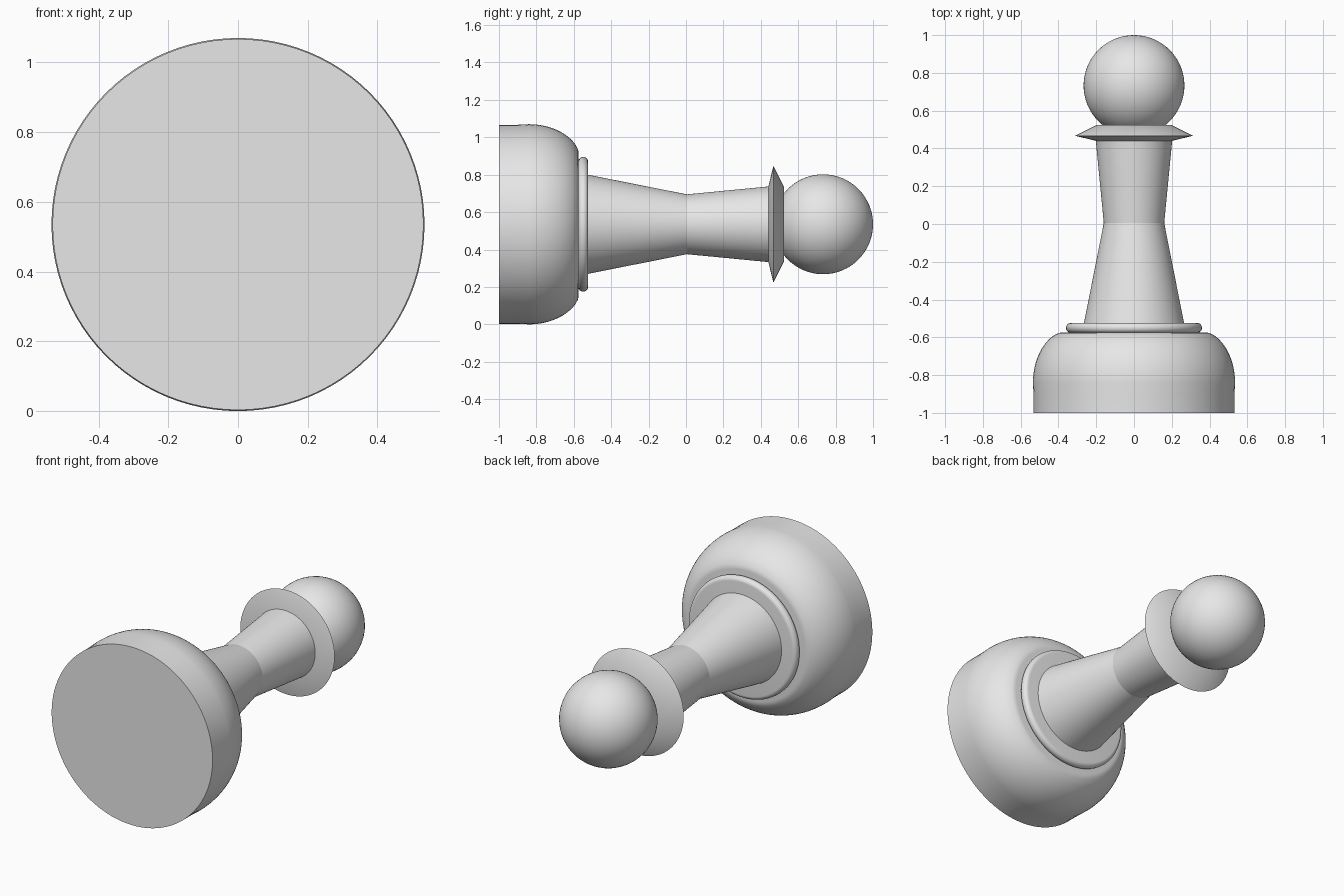
import bpy
import bmesh
import math

SEGMENTS = 96
AXIS_Z = 0.535

cube = bpy.data.objects.get("Cube")
if cube:
    bpy.data.objects.remove(cube, do_unlink=True)

grey = bpy.data.materials.new("light_grey")
grey.use_nodes = True
colour = (0.8, 0.8, 0.8, 1)
grey.diffuse_color = colour
grey.node_tree.nodes["Principled BSDF"].inputs["Base Color"].default_value = colour


def finish(name, bm):
    """Store the mesh, colour it and smooth its shallow edges."""
    bmesh.ops.recalc_face_normals(bm, faces=bm.faces)
    mesh = bpy.data.meshes.new(name)
    bm.to_mesh(mesh)
    bm.free()
    mesh.materials.append(grey)
    obj = bpy.data.objects.new(name, mesh)
    bpy.context.collection.objects.link(obj)
    obj.location.z = AXIS_Z
    bpy.ops.object.select_all(action="DESELECT")
    obj.select_set(True)
    bpy.context.view_layer.objects.active = obj
    bpy.ops.object.shade_smooth_by_angle(angle=math.radians(30))
    return obj


def turned(name, profile):
    """Turn a (y, radius) profile about the lengthwise axis and cap both ends."""
    bm = bmesh.new()
    rings = []
    for y, r in profile:
        ring = []
        for i in range(SEGMENTS):
            a = math.tau * i / SEGMENTS
            ring.append(bm.verts.new((r * math.cos(a), y, r * math.sin(a))))
        rings.append(ring)
    for low, high in zip(rings, rings[1:]):
        for i in range(SEGMENTS):
            j = (i + 1) % SEGMENTS
            bm.faces.new((low[i], low[j], high[j], high[i]))
    bm.faces.new(rings[0])
    bm.faces.new(rings[-1])
    return finish(name, bm)


def arc(y, r, ry, rr, start, end, steps):
    """Elliptical arc in the profile plane, angles in degrees from outward."""
    points = []
    for i in range(steps + 1):
        a = math.radians(start + (end - start) * i / steps)
        points.append((y + ry * math.sin(a), r + rr * math.cos(a)))
    return points


# Wide foot: short straight wall, then a domed shoulder with a softened rim
shoulder = arc(-0.84, 0.335, 0.28, 0.2, 0, 62, 14)
turned("base", [(-1, 0.532), (-0.9, 0.532)] + shoulder
       + [(-0.583, 0.412), (-0.577, 0.4), (-0.575, 0.385)])

# Rounded ring on top of the foot
turned("base_collar", [(-0.59, 0.335)]
       + arc(-0.55, 0.335, 0.026, 0.025, -90, 90, 12))

# Stem narrows to the waist, then widens towards the head
turned("lower_stem", [(-0.55, 0.27), (0.005, 0.16)])
turned("upper_stem", [(0.005, 0.16), (0.45, 0.203)])

# Knife-edged flange below the head
turned("neck_flange", [(0.44, 0.2), (0.467, 0.312), (0.523, 0.2)])

# Ball head
bm = bmesh.new()
bmesh.ops.create_uvsphere(bm, u_segments=64, v_segments=32, radius=0.267)
head = finish("head", bm)
head.location.y = 0.733
head.rotation_euler.x = math.radians(90)
